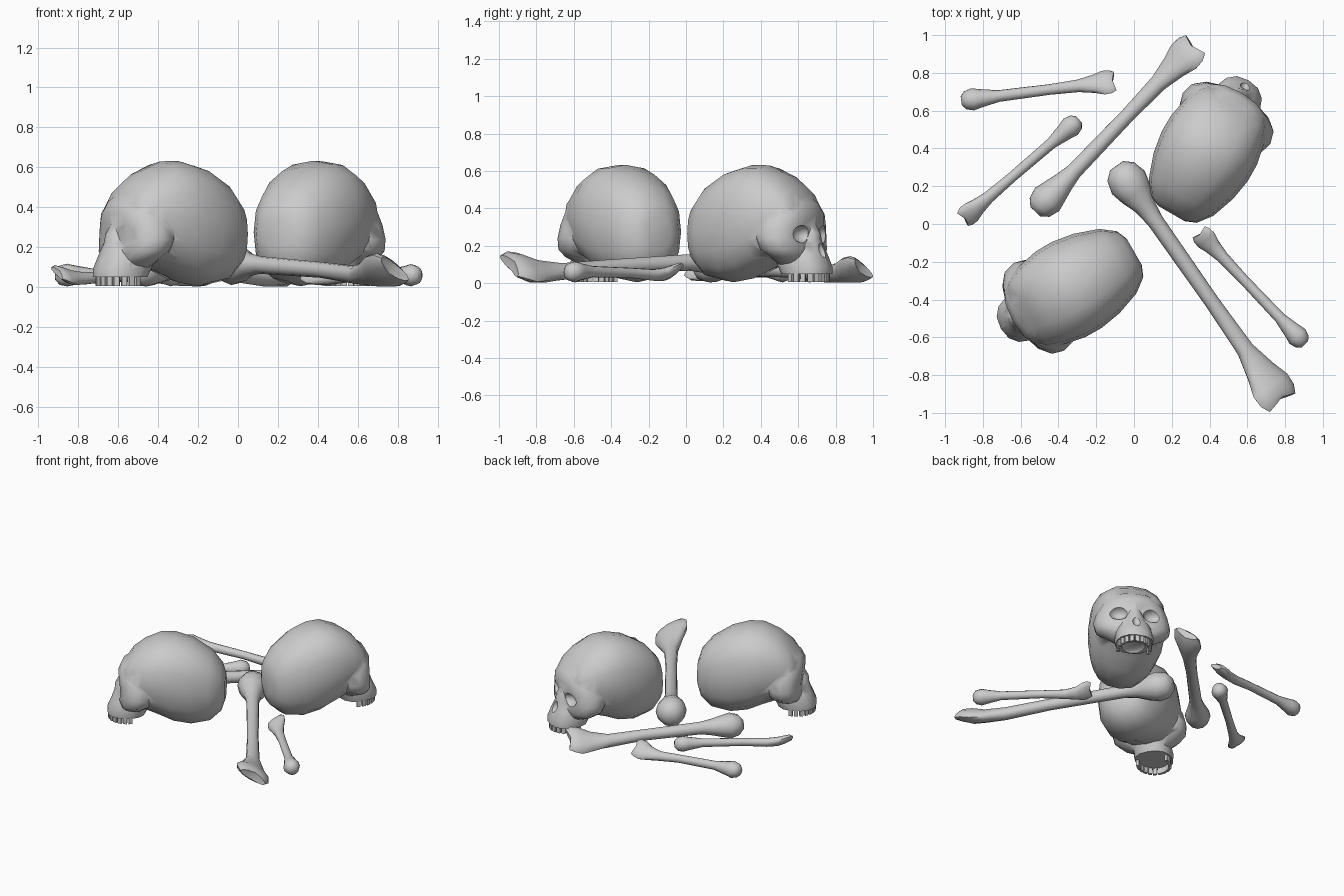
import bpy, bmesh
from math import cos, sin, pi, radians, copysign
from mathutils import Vector, Matrix

if "Cube" in bpy.data.objects:
    bpy.data.objects.remove(bpy.data.objects["Cube"])

Y = Vector((0, 1, 0))
Z = Vector((0, 0, 1))


def ring(c, a, b, n=14, p=1.0):
    """Closed (super)ellipse around c spanned by the vectors a and b."""
    pts = []
    for i in range(n):
        t = 2 * pi * i / n
        ca, sa = cos(t), sin(t)
        pts.append(Vector(c) + a * copysign(abs(ca) ** p, ca) + b * copysign(abs(sa) ** p, sa))
    return pts


def finish(name, bm, M=None):
    if M:
        bm.transform(M)
    bmesh.ops.recalc_face_normals(bm, faces=bm.faces[:])
    me = bpy.data.meshes.new(name)
    bm.to_mesh(me)
    bm.free()
    ob = bpy.data.objects.new(name, me)
    bpy.context.collection.objects.link(ob)
    return ob


def loft(name, rings, M=None, dent=None):
    """Skin over rings; dent is an optional centre point for the last cap."""
    bm = bmesh.new()
    rows = [[bm.verts.new(p) for p in r] for r in rings]
    n = len(rows[0])
    for r0, r1 in zip(rows, rows[1:]):
        for i in range(n):
            bm.faces.new((r0[i], r0[(i + 1) % n], r1[(i + 1) % n], r1[i]))
    bm.faces.new(rows[0])
    if dent is None:
        bm.faces.new(rows[-1])
    else:
        c = bm.verts.new(dent)
        for i in range(n):
            bm.faces.new((rows[-1][i], rows[-1][(i + 1) % n], c))
    return finish(name, bm, M)


def stack(name, rows, M, n, p):
    """Loft upward through (height, back, front, half width) sections."""
    return loft(name, [ring(((b + f) / 2, 0, z), Vector(((f - b) / 2, 0, 0)), Y * w, n, p)
                       for z, b, f, w in rows], M)


def ball(name, c, s, M):
    bm = bmesh.new()
    bmesh.ops.create_uvsphere(bm, u_segments=12, v_segments=8, radius=1)
    return finish(name, bm, M @ Matrix.Translation(c) @ Matrix.Diagonal((*s, 1)))


def smooth(ob, angle):
    bpy.ops.object.select_all(action='DESELECT')
    ob.select_set(True)
    bpy.context.view_layer.objects.active = ob
    bpy.ops.object.shade_smooth_by_angle(angle=radians(angle))


def combine(ob, other, op):
    m = ob.modifiers.new("cut", 'BOOLEAN')
    m.operation, m.object, m.solver = op, other, 'EXACT'
    bpy.context.view_layer.objects.active = ob
    bpy.ops.object.modifier_apply(modifier=m.name)
    bpy.data.objects.remove(other)


def skull(name, x, y, angle):
    M = Matrix.Translation((x, y, 0)) @ Matrix.Rotation(radians(angle), 4, 'Z')
    # braincase: position along the skull, top, bottom, half width
    secs = [(-.35, .35, .18, .08), (-.325, .43, .10, .14), (-.25, .52, .03, .197),
            (-.12, .60, .005, .243), (0, .633, .025, .263), (.1, .63, .07, .262),
            (.21, .58, .11, .24), (.29, .515, .18, .212), (.33, .45, .24, .18),
            (.355, .39, .29, .12)]
    head = loft(name, [ring((l, 0, (t + b) / 2), Y * w, Z * ((t - b) / 2), 16, .85)
                       for l, t, b, w in secs], M)
    # upper jaw with nose, and the broad cheeks and brow
    jaw = [(.05, .20, .465, .128), (.09, .18, .465, .133), (.16, .15, .435, .125),
           (.22, .12, .415, .09), (.27, .12, .41, .065), (.33, .12, .378, .045)]
    cheeks = [(.09, .20, .34, .10), (.14, .17, .37, .205), (.18, .12, .38, .255),
              (.24, .09, .375, .268), (.31, .07, .382, .25), (.37, .05, .39, .222),
              (.43, .04, .365, .18), (.47, .06, .315, .135)]
    combine(head, stack("cheeks", cheeks, M, 16, .85), 'UNION')
    combine(head, stack("jaw", jaw, M, 14, .85), 'UNION')
    # eye sockets, nose opening and palate
    cuts = [ball("socket", (.39, s * .12, .262), (.07, .07, .05), M) for s in (-1, 1)]
    cuts.append(ball("nose", (.445, 0, .185), (.04, .033, .05), M))
    cuts.append(ball("palate", (.31, 0, .04), (.11, .085, .035), M))
    for c in cuts:
        combine(head, c, 'DIFFERENCE')
    smooth(head, 50)
    # teeth along the arch
    bm = bmesh.new()
    for i in range(13):
        t = radians(-105 + 210 * i / 12)
        T = (M @ Matrix.Translation((.328 + .12 * cos(t), .11 * sin(t), .031))
             @ Matrix.Rotation(t, 4, 'Z') @ Matrix.Diagonal((.02, .027, .05, 1)))
        bmesh.ops.create_cube(bm, size=1, matrix=T)
    finish(name + "_teeth", bm)


def bone(name, a, b, R, r, W, roll):
    """Long sagging bone: round head at a, flat notched double knuckle at b."""
    a, b = Vector(a), Vector(b)
    L = (b - a).length
    d = (b - a).normalized()
    side = d.cross(Z).normalized()
    up = side.cross(d)
    k = radians(roll)
    u, v = side * cos(k) + up * sin(k), up * cos(k) - side * sin(k)
    # distance, two half widths, sag
    secs = [(-R, .4 * R, .4 * R, 0), (-.65 * R, .8 * R, .8 * R, 0), (0, R, .95 * R, 0),
            (.65 * R, .84 * R, .8 * R, 0), (1.4 * R, 1.35 * r, 1.3 * r, 0), (2.3 * R, r, r, 0),
            (L * .55, r * .9, r * .9, .35), (L - 2.5 * W, r * 1.1, r, .8),
            (L - 1.4 * W, .72 * W, 1.05 * r, .7), (L - .7 * W, W, .42 * W, .35),
            (L - .2 * W, .97 * W, .34 * W, 0)]
    rings = [ring(a + d * t - Z * r * s, u * p, v * q, 12) for t, p, q, s in secs]
    # two knuckles: outer points pushed on, middle left behind
    rings.append([p + d * W * .2 * abs(cos(2 * pi * i / 12))
                  for i, p in enumerate(ring(b - d * .05 * W, u * .77 * W, v * .22 * W, 12))])
    for row in rings:
        for p in row:
            p.z = max(p.z, .004)
    smooth(loft(name, rings, None, b - d * .08 * W), 50)


skull("skull_left", -.302, -.322, 210)
skull("skull_right", .374, .358, 60)

bone("thigh_bone_front", (-.03, .22, .115), (.775, -.93, .092), .108, .044, .13, 33)
bone("thigh_bone_back", (-.46, .13, .085), (.315, .94, .08), .09, .043, .108, 33)
bone("arm_bone_back", (-.855, .66, .06), (-.11, .755, .065), .06, .031, .075, 33)
bone("arm_bone_left", (-.335, .515, .06), (-.90, .03, .07), .058, .03, .068, 33)
bone("arm_bone_right", (.865, -.595, .06), (.35, -.05, .07), .058, .03, .068, 33)
